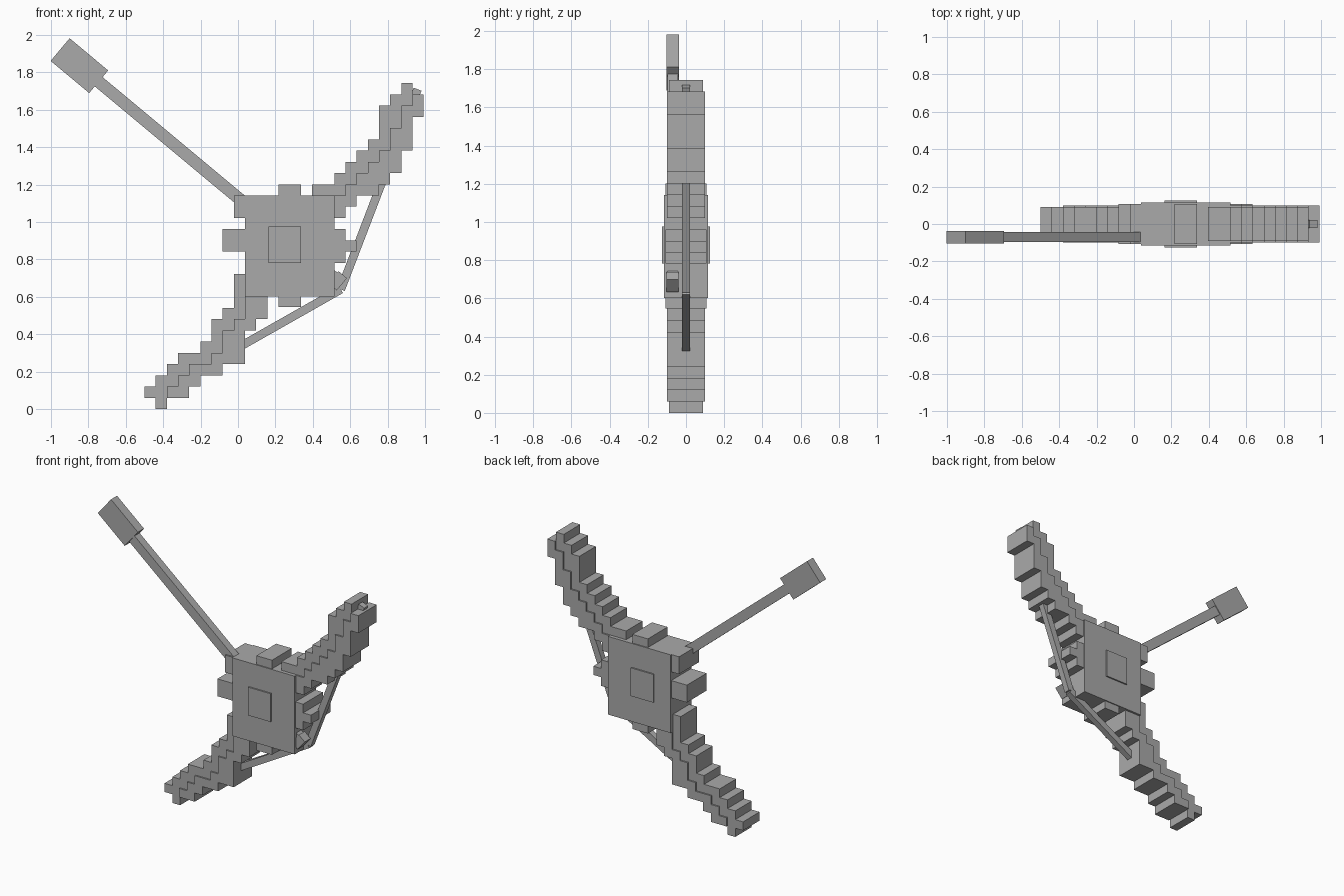
import bpy, bmesh, math
from mathutils import Matrix

if "Cube" in bpy.data.objects:
    bpy.data.objects.remove(bpy.data.objects["Cube"])

grey = bpy.data.materials.new("stone grey")
grey.diffuse_color = (0.4, 0.4, 0.4, 1)
grey.use_nodes = True
grey.node_tree.nodes["Principled BSDF"].inputs["Base Color"].default_value = grey.diffuse_color
CX, CZ, X0 = 0.0597, 0.0601, -0.5   # size of one grid cell, left edge of the grid


def finish(name, bm):
    bmesh.ops.recalc_face_normals(bm, faces=bm.faces[:])
    me = bpy.data.meshes.new(name)
    bm.to_mesh(me)
    bm.free()
    me.materials.append(grey)
    ob = bpy.data.objects.new(name, me)
    bpy.context.collection.objects.link(ob)
    return ob


def slab(name, cells, half):
    """Extrude a grid-cell outline from y=-half to y=half."""
    bm = bmesh.new()
    f = bm.faces.new([bm.verts.new((X0 + i * CX, -half, j * CZ)) for i, j in cells])
    r = bmesh.ops.extrude_face_region(bm, geom=[f])
    vs = [g for g in r["geom"] if isinstance(g, bmesh.types.BMVert)]
    bmesh.ops.translate(bm, vec=(0, 2 * half, 0), verts=vs)
    return finish(name, bm)


def block(name, i0, j0, i1, j1, half):
    return slab(name, [(i0, j0), (i1, j0), (i1, j1), (i0, j1)], half)


def bar(name, a, b, width, y, depth):
    """Square bar between two x,z points."""
    dx, dz = b[0] - a[0], b[1] - a[1]
    m = (Matrix.Translation(((a[0] + b[0]) / 2, y, (a[1] + b[1]) / 2))
         @ Matrix.Rotation(-math.atan2(dz, dx), 4, 'Y')
         @ Matrix.Diagonal((math.hypot(dx, dz), depth, width, 1)))
    bm = bmesh.new()
    bmesh.ops.create_cube(bm, size=1, matrix=m)
    return finish(name, bm)


# Stepped arms: each has an upper and a lower half sharing one stair line
up_stair = [(17, 18), (17, 19), (18, 19), (18, 20), (19, 20), (19, 21), (20, 21), (20, 22), (21, 22),
            (21, 23), (22, 23), (22, 25), (23, 25), (23, 27), (24, 27), (24, 28)]
slab("upper_arm_back", up_stair + [(24, 29), (23, 29), (23, 28), (22, 28), (22, 27), (21, 27), (21, 24),
     (20, 24), (20, 23), (19, 23), (19, 22), (18, 22), (18, 21), (17, 21), (17, 20), (15, 20), (15, 18)], 0.09)
slab("upper_arm_belly", up_stair + [(25, 28), (25, 26), (24, 26), (24, 23), (23, 23), (23, 21), (22, 21),
     (22, 20), (21, 20), (21, 19), (19, 19), (19, 18), (18, 18), (18, 17), (17, 17)], 0.1)
low_stair = [(2, 1), (2, 2), (3, 2), (3, 3), (4, 3), (4, 4), (6, 4), (6, 5), (7, 5), (7, 7), (8, 7),
             (8, 8), (9, 8), (9, 10), (10, 10)]
slab("lower_arm_back", low_stair + [(10, 12), (8, 12), (8, 9), (7, 9), (7, 8), (6, 8), (6, 6), (5, 6),
     (5, 5), (3, 5), (3, 4), (2, 4), (2, 3), (1, 3), (1, 2), (0, 2), (0, 1), (1, 1), (1, 0), (2, 0)], 0.09)
slab("lower_arm_belly", low_stair + [(11, 10), (11, 8), (10, 8), (10, 7), (9, 7), (9, 4), (7, 4), (7, 3),
     (5, 3), (5, 2), (4, 2), (4, 1)], 0.1)

# Gear-like hub with raised centre plate and teeth
block("hub", 9, 10, 17, 19, 0.115)
block("hub_centre", 11.1, 13, 14, 16.25, 0.125)
for name, *c in (("tooth_top", 12, 19, 14, 20), ("tooth_bottom", 12, 9.1, 14, 10),
                 ("tooth_left", 7, 14, 9, 16), ("tooth_right", 17, 13, 18, 16),
                 ("tooth_right_tip", 18, 14, 19, 15), ("tooth_top_left", 8, 17, 10, 19)):
    block(name, *c, 0.108)

# String, pulled back to the nock
pull = (0.55, 0.64)
bar("string_upper", pull, (0.96, 1.71), 0.045, 0, 0.042)
bar("string_lower", pull, (-0.42, 0.09), 0.045, 0, 0.042)

# Arrow running through the hub
bar("arrow_shaft", (0.54, 0.68), (-0.745, 1.75), 0.065, -0.07, 0.055)
bar("arrow_nock", (0.555, 0.667), (0.51, 0.705), 0.085, -0.07, 0.064)
bar("arrow_head", (-0.745, 1.75), (-0.951, 1.922), 0.158, -0.07, 0.066)
